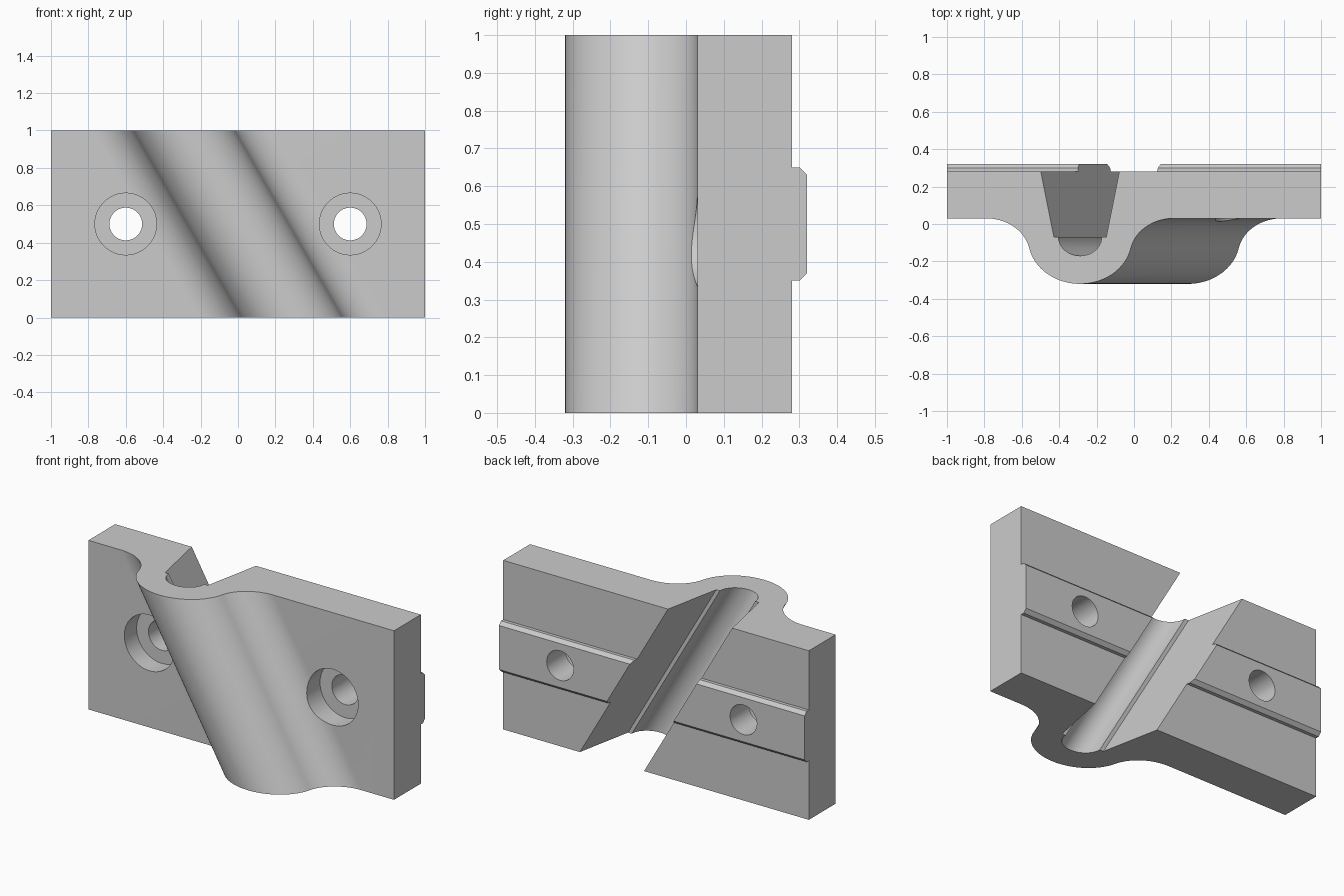
import bpy, bmesh, math

if "Cube" in bpy.data.objects:
    bpy.data.objects.remove(bpy.data.objects["Cube"])

SHEAR = -math.tan(math.radians(30))      # the rib leans 30 degrees
STRETCH = 1 / math.cos(math.radians(30))  # horizontal slice of the leaning rib

grey = bpy.data.materials.new("light grey")
grey.diffuse_color = (0.6, 0.6, 0.6, 1)
grey.use_nodes = True
grey.node_tree.nodes["Principled BSDF"].inputs["Base Color"].default_value = grey.diffuse_color


def prism(name, ring_a, ring_b):
    """Closed solid between two matching rings of points."""
    bm = bmesh.new()
    a = [bm.verts.new(p) for p in ring_a]
    b = [bm.verts.new(p) for p in ring_b]
    bm.faces.new(a)
    bm.faces.new(b[::-1])
    n = len(a)
    for i in range(n):
        bm.faces.new((a[i], b[i], b[(i + 1) % n], a[(i + 1) % n]))
    bmesh.ops.recalc_face_normals(bm, faces=bm.faces)
    mesh = bpy.data.meshes.new(name)
    bm.to_mesh(mesh)
    bm.free()
    mesh.materials.append(grey)
    obj = bpy.data.objects.new(name, mesh)
    bpy.context.collection.objects.link(obj)
    return obj


def arc(cx, cy, r, start, end, n):
    """Arc points in degrees, stretched sideways by the lean."""
    pts = []
    for i in range(n + 1):
        t = math.radians(start + (end - start) * i / n)
        pts.append(((cx + r * math.cos(t)) * STRETCH, cy + r * math.sin(t)))
    return pts


# Half of the rib's outer curve: convex nose, then concave fillet to the plate
r1, r2, foot = 0.24, 0.203, 0.433
nose_y, fillet_y = -0.32 + r1, 0.03 - r2
a = math.degrees(math.atan2(fillet_y - nose_y, foot))
outer = arc(0, nose_y, r1, -90, a, 24)
outer += arc(foot, fillet_y, r2, 180 + a, 90, 24)[1:]

# Half of the groove: flared walls, small ledge, round bottom
groove = [(0.218, 0.32), (0.14, -0.07)] + arc(0, -0.07, 0.1, 0, -90, 16)

right = outer + [(1, 0.03), (1, 0.32)] + groove
left = [(-x, y) for x, y in right[::-1]]
outline = right[:-1] + left[:-1]


def slice_at(z):
    return [(x if abs(x) > 0.99 else x + SHEAR * (z - 0.5), y, z) for x, y in outline]


body = prism("clamp_plate", slice_at(0), slice_at(1))

# Cutters that leave a chamfered rail across the back
cutters = []
for s in (1, -1):
    section = [(0.28, 0.7), (0.28, 0.15), (0.30, 0.15), (0.32, 0.13), (0.4, 0.05), (0.4, 0.7)]
    rings = [[(x, y, 0.5 + s * h) for y, h in section] for x in (-1.2, 1.2)]
    cutters.append(prism("rail_cutter", *rings))


def bore(x, r, y0, y1):
    circle = [(x + r * math.cos(i * math.tau / 64), 0.5 + r * math.sin(i * math.tau / 64))
              for i in range(64)]
    return prism("bore_cutter", *[[(u, y, z) for u, z in circle] for y in (y0, y1)])


# Counterbored screw holes
for x in (-0.6, 0.6):
    cutters.append(bore(x, 0.165, -0.6, 0.145))
    cutters.append(bore(x, 0.0875, -0.5, 0.6))

bpy.context.view_layer.objects.active = body
body.select_set(True)
for c in cutters:
    mod = body.modifiers.new("cut", "BOOLEAN")
    mod.operation = "DIFFERENCE"
    mod.solver = "EXACT"
    mod.object = c
    bpy.ops.object.modifier_apply(modifier=mod.name)
for c in cutters:
    bpy.data.objects.remove(c)

bpy.ops.object.shade_smooth_by_angle(angle=math.radians(25))
